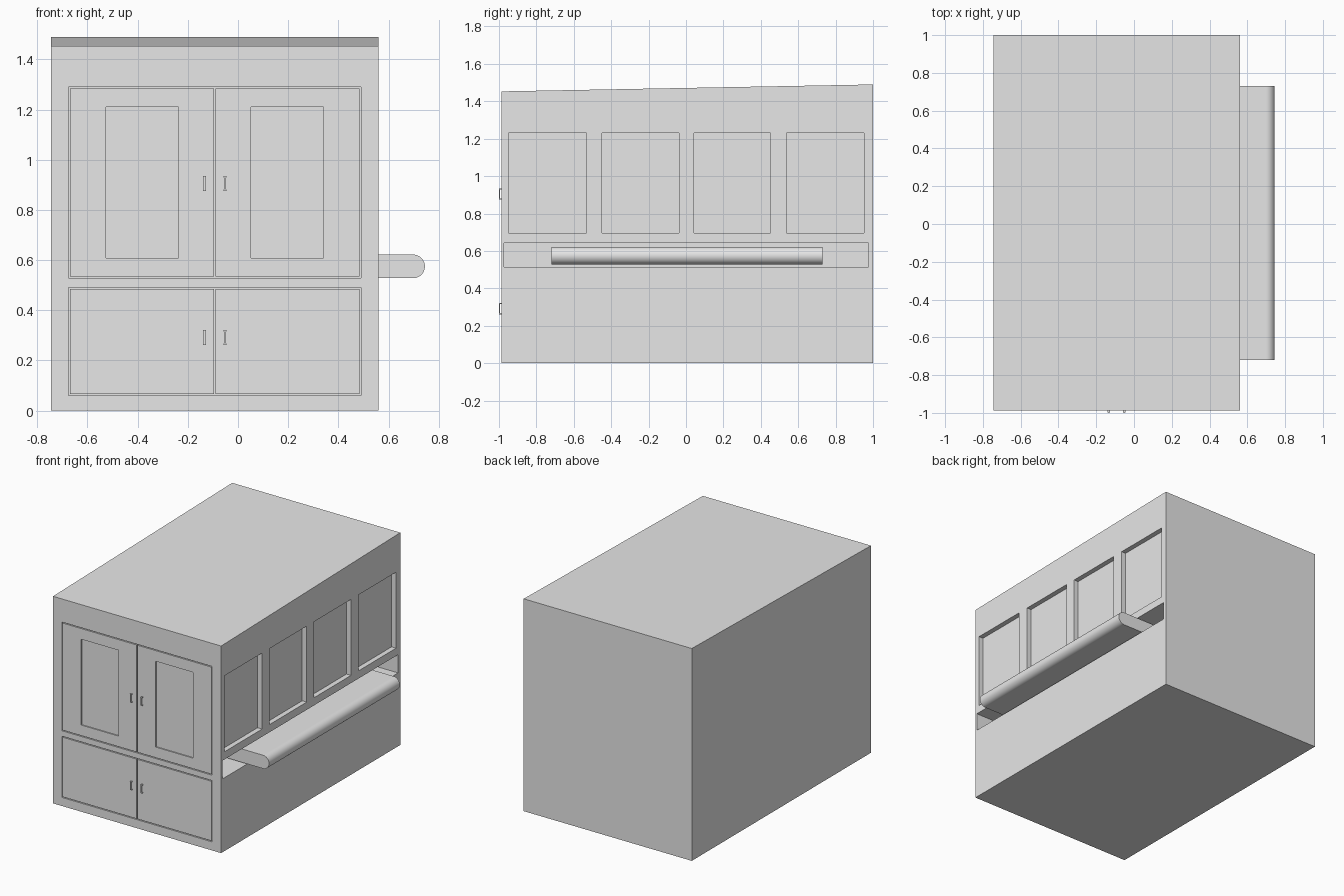
import bpy, bmesh, math
from mathutils import Vector

old = bpy.data.objects.get("Cube")
if old:
    bpy.data.objects.remove(old, do_unlink=True)

grey = bpy.data.materials.new("plain grey")
grey.use_nodes = True
grey.diffuse_color = (0.8, 0.8, 0.8, 1)
grey.node_tree.nodes["Principled BSDF"].inputs["Base Color"].default_value = (0.8, 0.8, 0.8, 1)

LEFT, RIGHT = 0.56, -0.745      # side walls
FRONT, BACK = -0.987, 1.0
MID = -0.093                    # line between the doors


def prism(name, profile, axis, start, end):
    """Extrude a closed 2D profile along x or y."""
    bm = bmesh.new()
    if axis == "x":
        pts = [(start, a, b) for a, b in profile]
        move = Vector((end - start, 0, 0))
    else:
        pts = [(a, start, b) for a, b in profile]
        move = Vector((0, end - start, 0))
    face = bm.faces.new([bm.verts.new(p) for p in pts])
    out = bmesh.ops.extrude_face_region(bm, geom=[face])
    bmesh.ops.translate(bm, vec=move, verts=[v for v in out["geom"] if isinstance(v, bmesh.types.BMVert)])
    bmesh.ops.recalc_face_normals(bm, faces=bm.faces)
    mesh = bpy.data.meshes.new(name)
    bm.to_mesh(mesh)
    bm.free()
    mesh.materials.append(grey)
    obj = bpy.data.objects.new(name, mesh)
    bpy.context.collection.objects.link(obj)
    return obj


def box(name, x, y, z):
    rect = [(x[0], z[0]), (x[1], z[0]), (x[1], z[1]), (x[0], z[1])]
    return prism(name, rect, "y", y[0], y[1])


def carve(obj, cutters):
    """Cut the cutters out of obj, then discard them."""
    for c in cutters:
        c.hide_render = True
        mod = obj.modifiers.new("cut", "BOOLEAN")
        mod.operation, mod.solver, mod.object = "DIFFERENCE", "EXACT", c
    bpy.context.view_layer.update()
    graph = bpy.context.evaluated_depsgraph_get()
    mesh = bpy.data.meshes.new_from_object(obj.evaluated_get(graph))
    obj.modifiers.clear()
    obj.data = mesh
    for c in cutters:
        bpy.data.objects.remove(c, do_unlink=True)


# Cabinet body with a gently sloping roof
body = prism("cabinet_body", [(FRONT, 0), (BACK, 0), (BACK, 1.49), (FRONT, 1.453)], "x", RIGHT, LEFT)

# Side windows, conveyor slot and shallow door pockets
cuts = []
for y0, y1 in ((-0.95, -0.533), (-0.448, -0.038), (0.043, 0.453), (0.538, 0.953)):
    cuts.append(box("window_cut", (LEFT - 0.035, LEFT + 0.1), (y0, y1), (0.697, 1.23)))
cuts.append(box("slot_cut", (LEFT - 0.3, LEFT + 0.1), (-0.973, 0.975), (0.515, 0.643)))
rows = {"lower": (0.06, 0.49), "upper": (0.528, 1.291)}
for z in rows.values():
    cuts.append(box("door_pocket", (-0.676, 0.49), (FRONT - 0.1, FRONT + 0.01), z))
carve(body, cuts)

# Doors sit flush in the pockets, leaving thin seams
GAP = 0.006
for row, (z0, z1) in rows.items():
    for side, s in (("left", 1), ("right", -1)):
        xs = sorted((MID + s * GAP / 2, MID + s * (0.583 - GAP)))
        door = box(f"{row}_{side}_door", xs, (FRONT, FRONT + 0.0105), (z0 + GAP, z1 - GAP))
        if row == "upper":
            px = sorted((MID + s * 0.145, MID + s * 0.434))
            carve(door, [box("panel_cut", px, (FRONT - 0.1, FRONT + 0.008), (0.608, 1.21))])
        # Pull handle: grip with a post at each end
        hx = MID + s * 0.041
        hz = 0.905 if row == "upper" else 0.291
        grip = (hx - 0.004, hx + 0.004)
        post = (hx - 0.006, hx + 0.006)
        box(f"{row}_{side}_handle_grip", grip, (-1.0, -0.995), (hz - 0.029, hz + 0.029))
        for end, e in (("top", 1), ("bottom", -1)):
            pz = hz + e * 0.027
            box(f"{row}_{side}_handle_{end}_post", post, (-0.999, FRONT + 0.002), (pz - 0.003, pz + 0.003))

# Conveyor shelf with a rounded outer edge
r, cz, cx = 0.047, 0.575, 0.745 - 0.047
profile = [(LEFT - 0.3, cz - r)]
for i in range(25):
    a = math.pi * (i / 24 - 0.5)
    profile.append((cx + r * math.cos(a), cz + r * math.sin(a)))
profile.append((LEFT - 0.3, cz + r))
belt = prism("conveyor_shelf", profile, "y", -0.72, 0.73)
bpy.ops.object.select_all(action="DESELECT")
belt.select_set(True)
bpy.context.view_layer.objects.active = belt
bpy.ops.object.shade_smooth_by_angle(angle=math.radians(30))
